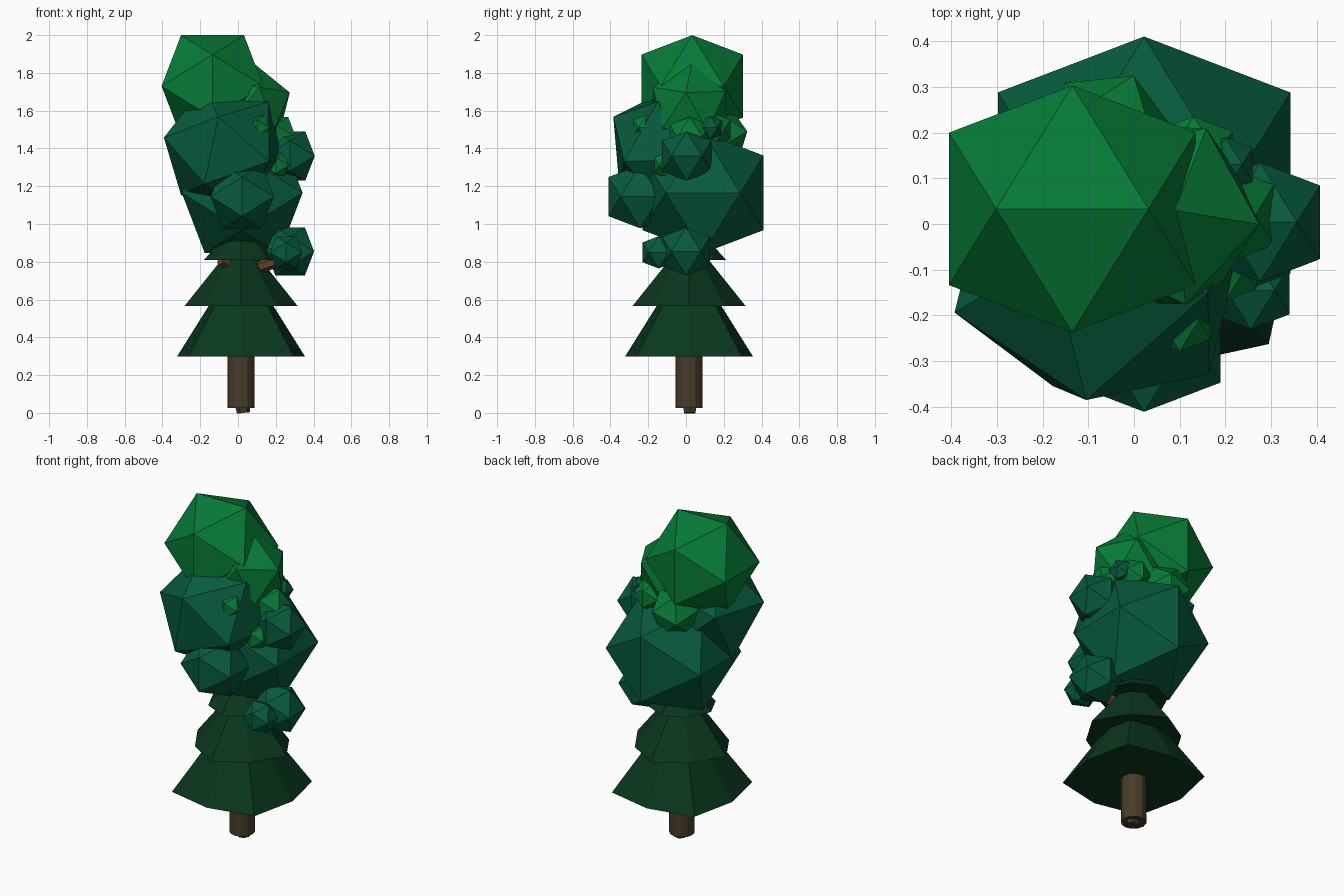
import bpy, bmesh
from math import sin, cos, pi, sqrt
from mathutils import Vector, Matrix

if "Cube" in bpy.data.objects:
    bpy.data.objects.remove(bpy.data.objects["Cube"])

T = (1 + sqrt(5)) / 2


def material(name, rgb):
    m = bpy.data.materials.new(name)
    m.diffuse_color = (*rgb, 1)
    m.use_nodes = True
    m.node_tree.nodes["Principled BSDF"].inputs["Base Color"].default_value = m.diffuse_color
    return m


BRIGHT = material("bright_leaf", (0.002, 0.20, 0.038))
TEAL = material("blue_leaf", (0.002, 0.105, 0.047))
DARK = material("dark_needle", (0.003, 0.038, 0.013))
BARK = material("bark", (0.065, 0.045, 0.022))
TWIG = material("twig", (0.11, 0.05, 0.022))


def finish(bm, name, mat):
    bmesh.ops.recalc_face_normals(bm, faces=bm.faces)
    me = bpy.data.meshes.new(name)
    bm.to_mesh(me)
    bm.free()
    me.materials.append(mat)
    ob = bpy.data.objects.new(name, me)
    bpy.context.collection.objects.link(ob)
    return ob


def frame(a, b):
    a = a.normalized()
    n = a.cross(b).normalized()
    return Matrix((a, n.cross(a), n)).transposed()


def clump(name, c, r, mat, aim=None):
    """Icosahedron; aim = two neighbouring corner positions, else axis aligned."""
    c = Vector(c)
    rot = Matrix.Identity(3)
    if aim:
        rot = frame(Vector(aim[0]) - c, Vector(aim[1]) - c) @ \
            frame(Vector((0, -T, 1)), Vector((-T, -1, 0))).transposed()
    k = r / sqrt(1 + T * T)
    bm = bmesh.new()
    for i in (-1, 1):
        for j in (-1, 1):
            for p in ((i, 0, j * T), (0, i * T, j), (i * T, j, 0)):
                bm.verts.new(c + rot @ Vector(p) * k)
    bmesh.ops.convex_hull(bm, input=bm.verts)
    return finish(bm, name, mat)


def tier(name, z, top, r_axis, r_diag):
    """Eight-sided cone with alternating corner radii."""
    bm = bmesh.new()
    ring = []
    for i in range(8):
        r = r_diag if i % 2 else r_axis
        ring.append(bm.verts.new((CX + r * cos(i * pi / 4), CX + r * sin(i * pi / 4), z)))
    tip = bm.verts.new((CX, CX, top))
    bm.faces.new(ring)
    for i in range(8):
        bm.faces.new((ring[i], ring[(i + 1) % 8], tip))
    return finish(bm, name, DARK)


def rod(name, a, b, r1, r2, sides, mat):
    a, b = Vector(a), Vector(b)
    bm = bmesh.new()
    q = (b - a).to_track_quat('Z', 'Y').to_matrix().to_4x4()
    bmesh.ops.create_cone(bm, cap_ends=True, segments=sides, radius1=r1, radius2=r2,
                          depth=(b - a).length, matrix=Matrix.Translation((a + b) / 2) @ q)
    return finish(bm, name, mat)


CX = 0.016

# trunk, root chip and twigs
rod("trunk", (CX, CX, 0.025), (CX, CX, 1.1), 0.071, 0.069, 12, BARK)
rod("root_chip", (0.03, 0.02, 0.0), (0.025, 0.02, 0.04), 0.035, 0.04, 6, BARK)
rod("right_twig", (0.03, 0.0, 0.74), (0.26, -0.06, 0.82), 0.04, 0.025, 6, TWIG)
rod("left_twig", (0.0, 0.0, 0.76), (-0.09, -0.07, 0.81), 0.04, 0.03, 6, TWIG)

# needle skirts
tier("lower_skirt", 0.298, 0.84, 0.339, 0.394)
tier("middle_skirt", 0.565, 0.94, 0.30, 0.265)
tier("upper_skirt", 0.81, 1.03, 0.196, 0.19)

# large foliage clumps
clump("crown", (-0.135, 0.033, 1.73), 0.317, BRIGHT)
clump("main_clump", (0.022, 0.09, 1.165), 0.376, TEAL)
clump("front_left_clump", (-0.07, -0.085, 1.40), 0.345, TEAL,
      ((-0.105, -0.39, 1.57), (0.17, -0.19, 1.68)))
clump("crown_side", (0.06, 0.02, 1.62), 0.228, BRIGHT,
      ((0.09, 0.03, 1.85), (0.25, 0.0, 1.66)))
clump("back_leaf", (-0.06, 0.19, 1.46), 0.15, BRIGHT,
      ((0.0, 0.325, 1.49), (-0.13, 0.325, 1.45)))

# smaller clumps
for name, c, r, mat in (
        ("low_front_clump", (0.022, -0.243, 1.145), 0.197, TEAL),
        ("upper_right_clump", (0.276, 0.004, 1.36), 0.153, TEAL),
        ("lower_right_clump", (0.276, 0.0, 0.855), 0.149, TEAL),
        ("lower_right_bud", (0.255, -0.145, 0.85), 0.10, TEAL),
        ("upper_right_bud", (0.20, 0.13, 1.51), 0.07, TEAL),
        ("back_right_leaf", (0.13, 0.15, 1.50), 0.10, BRIGHT),
        ("right_leaf", (0.20, 0.02, 1.46), 0.125, BRIGHT),
        ("low_right_leaf", (0.20, -0.10, 1.31), 0.08, BRIGHT),
        ("front_leaf", (0.10, -0.21, 1.51), 0.08, BRIGHT)):
    clump(name, c, r, mat)
